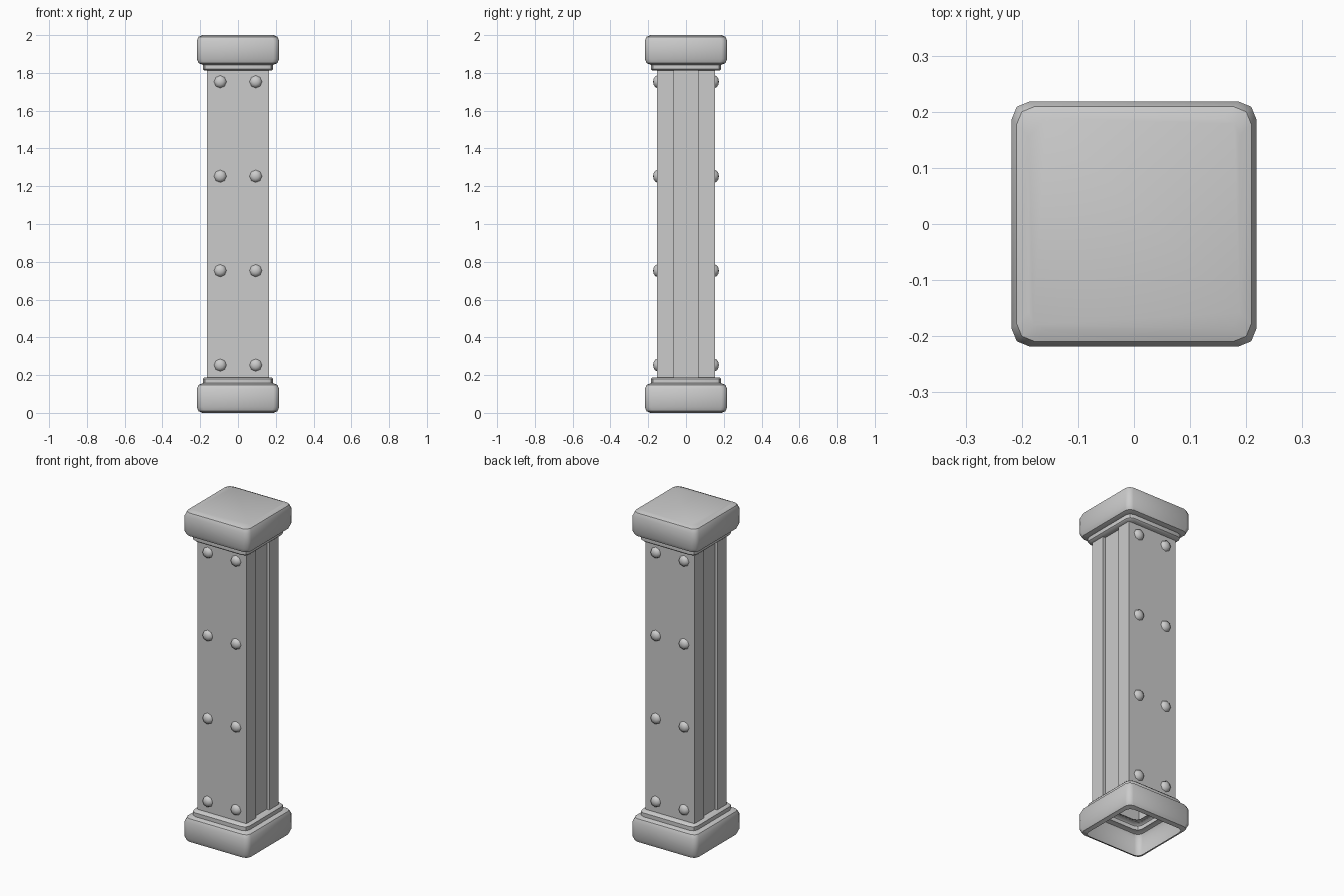
import bpy, bmesh, math
from mathutils import Vector

if "Cube" in bpy.data.objects:
    bpy.data.objects.remove(bpy.data.objects["Cube"])


def finish(name, bm, angle=40):
    bmesh.ops.recalc_face_normals(bm, faces=bm.faces)
    mesh = bpy.data.meshes.new(name)
    bm.to_mesh(mesh)
    bm.free()
    ob = bpy.data.objects.new(name, mesh)
    bpy.context.collection.objects.link(ob)
    bpy.ops.object.select_all(action='DESELECT')
    ob.select_set(True)
    bpy.context.view_layer.objects.active = ob
    bpy.ops.object.shade_smooth_by_angle(angle=math.radians(angle))
    return ob


def loft(bm, rings, close_first=False):
    loops = [[bm.verts.new(p) for p in ring] for ring in rings]
    n = len(loops[0])
    for a, b in zip(loops, loops[1:]):
        for i in range(n):
            j = (i + 1) % n
            bm.faces.new((a[i], a[j], b[j], b[i]))
    if close_first:
        bm.faces.new(loops[0])
    return loops


def rounded_square(h, z, r=0.031):
    # two bevel segments on each corner
    pts = []
    for q in range(4):
        base = math.radians(45 + 90 * q)
        cx = (h - r) * math.copysign(1, math.cos(base))
        cy = (h - r) * math.copysign(1, math.sin(base))
        for k in range(3):
            a = math.radians(90 * q + 45 * k)
            pts.append((cx + r * math.cos(a), cy + r * math.sin(a), z))
    return pts


# base and capital share one moulding profile: half width, height from the end
PROFILE = [(0.188, 0), (0.209, 0.009), (0.218, 0.031), (0.218, 0.126),
           (0.209, 0.148), (0.188, 0.157), (0.185, 0.157), (0.185, 0.18),
           (0.177, 0.188), (0.145, 0.188)]

# base is an open shell underneath
bm = bmesh.new()
loft(bm, [rounded_square(h, z) for h, z in PROFILE])
finish("base", bm)

# capital is closed on top
bm = bmesh.new()
loft(bm, [rounded_square(h, 2 - z) for h, z in PROFILE], close_first=True)
finish("capital", bm)

# shaft: rectangular tube with a shallow groove down each side
X, Y, G, W = 0.164, 0.153, 0.064, 0.147
half = [(X, -Y), (X, -G), (W, -G), (W, G), (X, G), (X, Y)]
section = half + [(-x, -y) for x, y in half]
bm = bmesh.new()
loft(bm, [[(x, y, z) for x, y in section] for z in (0.187, 1.813)])
finish("shaft", bm, 30)

# rivets: low eight-sided domes on front and back
bm = bmesh.new()
for side in (-1, 1):
    for x in (-0.094, 0.094):
        for z in (0.253, 0.753, 1.253, 1.753):
            c = Vector((x, side * Y, z))
            rings = []
            for r, d in ((0.033, 0), (0.028, 0.011), (0.016, 0.018)):
                rings.append([c + Vector((r * math.cos(i * math.pi / 4), side * d,
                                          r * math.sin(i * math.pi / 4)))
                              for i in range(8)])
            last = loft(bm, rings)[-1]
            tip = bm.verts.new(c + Vector((0, side * 0.021, 0)))
            for i in range(8):
                bm.faces.new((last[i], last[(i + 1) % 8], tip))
finish("rivets", bm, 60)
